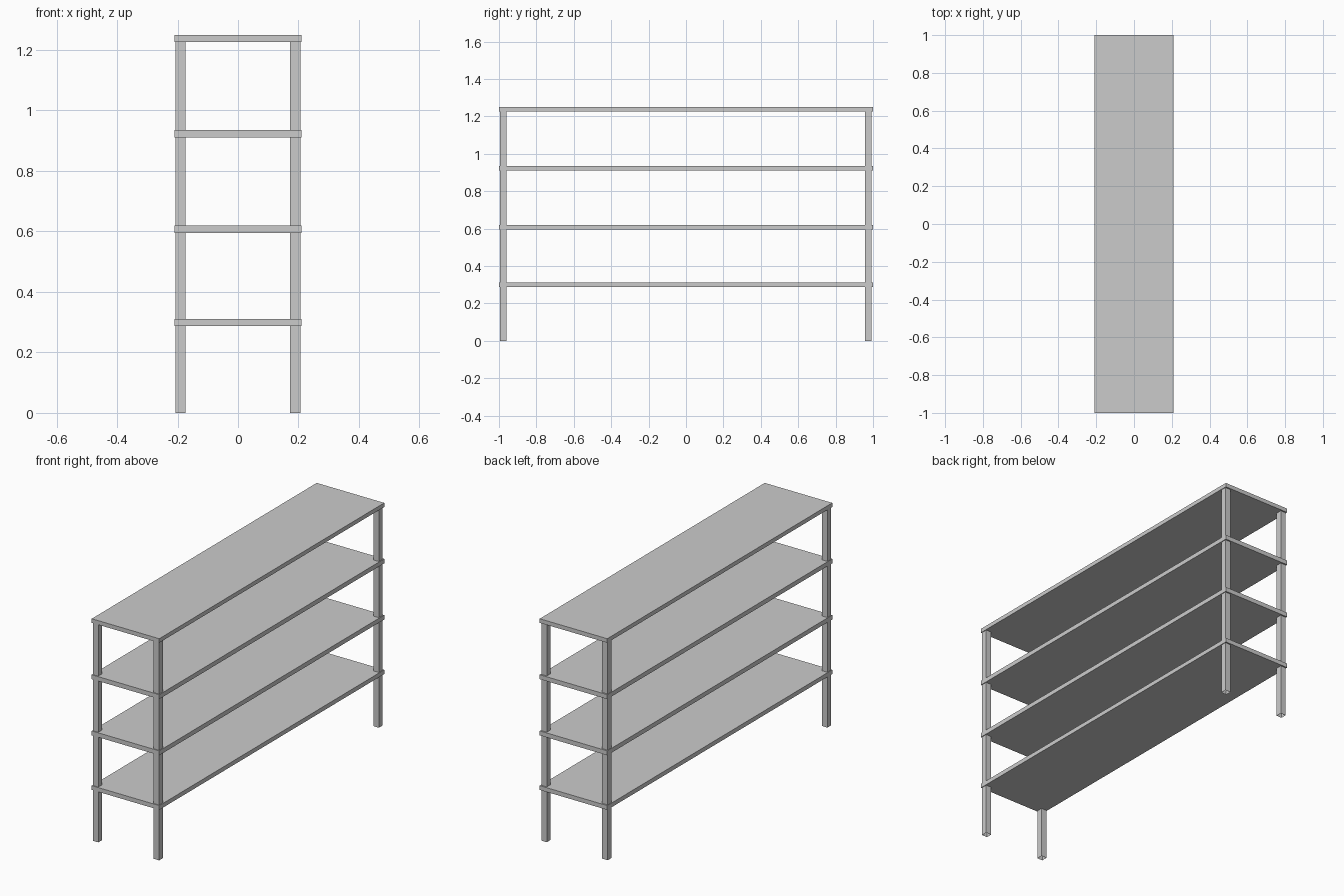
import bpy
import bmesh
from mathutils import Matrix, Vector

if "Cube" in bpy.data.objects:
    bpy.data.objects.remove(bpy.data.objects["Cube"])


def box(name, lo, hi, open_ends=False):
    """Axis-aligned box between two corners, optionally without end caps."""
    lo, hi = Vector(lo), Vector(hi)
    bm = bmesh.new()
    matrix = Matrix.Translation((lo + hi) / 2) @ Matrix.Diagonal((*(hi - lo), 1))
    bmesh.ops.create_cube(bm, size=1, matrix=matrix)
    if open_ends:
        caps = [f for f in bm.faces if abs(f.normal.z) > 0.9]
        bmesh.ops.delete(bm, geom=caps, context='FACES_ONLY')
    mesh = bpy.data.meshes.new(name)
    bm.to_mesh(mesh)
    bm.free()
    obj = bpy.data.objects.new(name, mesh)
    bpy.context.collection.objects.link(obj)
    return obj


# Four full-length shelves (underside, top)
levels = [(0.287, 0.311), (0.594, 0.619), (0.910, 0.935), (1.227, 1.25)]
for i, (z0, z1) in enumerate(levels, 1):
    box(f"shelf_{i}", (-0.21, -1, z0), (0.21, 1, z1))

# Four square tube legs running up through the shelf corners
for side, x0 in (("left", -0.207), ("right", 0.172)):
    for end, y0 in (("front", -0.995), ("back", 0.958)):
        box(f"{end}_{side}_leg", (x0, y0, 0), (x0 + 0.034, y0 + 0.034, 1.235),
            open_ends=True)
